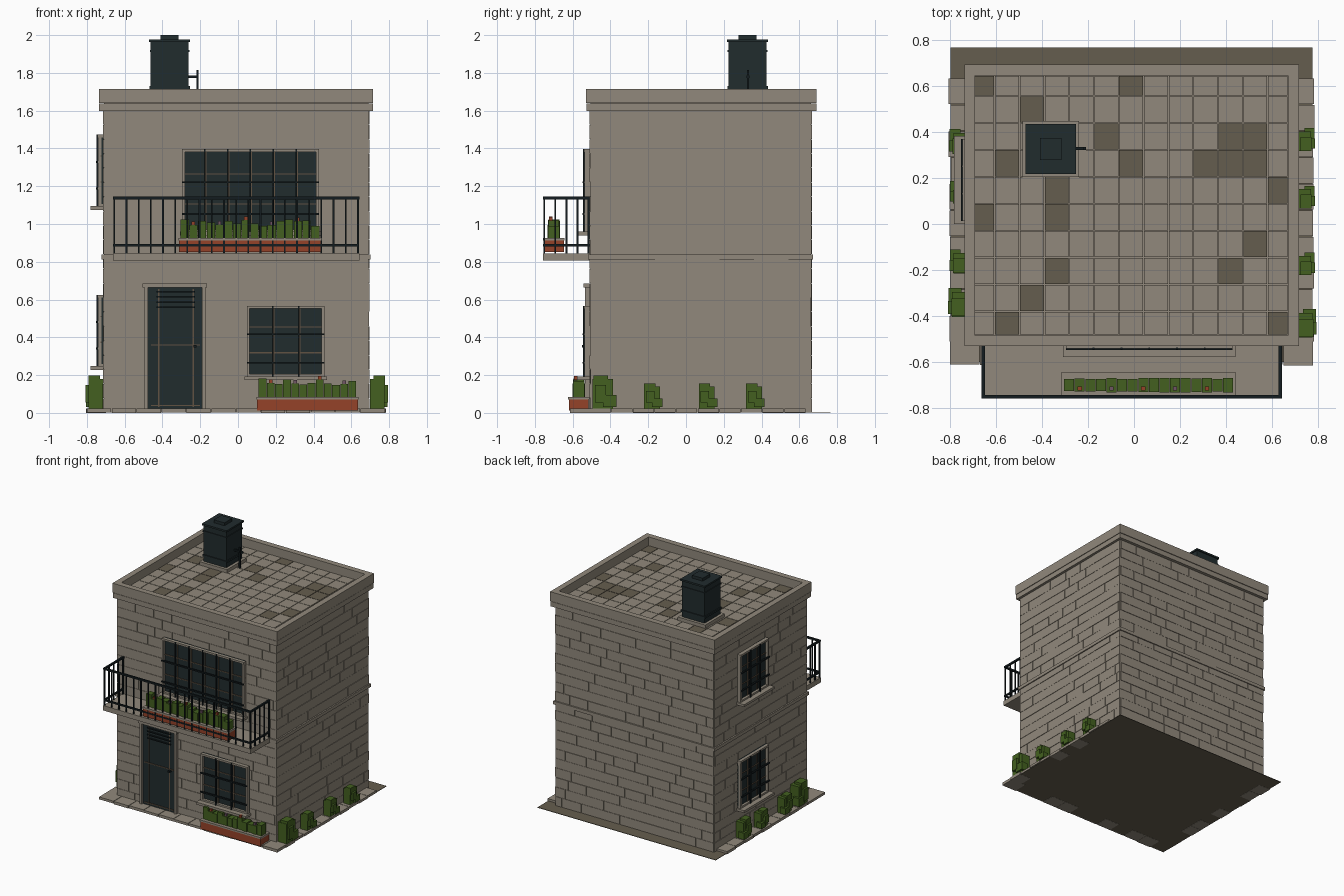
import bpy, bmesh, random
from mathutils import Matrix, Vector

random.seed(4)
if "Cube" in bpy.data.objects:
    bpy.data.objects.remove(bpy.data.objects["Cube"], do_unlink=True)


def material(name, rgb):
    m = bpy.data.materials.new(name)
    m.use_nodes = True
    m.diffuse_color = (*rgb, 1)
    m.node_tree.nodes["Principled BSDF"].inputs["Base Color"].default_value = (*rgb, 1)
    return m


STONE = material("warm grey stone", (0.285, 0.25, 0.2))
DARK = material("dark taupe", (0.13, 0.11, 0.077))
GLASS = material("dark slate", (0.015, 0.025, 0.027))
IRON = material("black iron", (0.007, 0.012, 0.014))
LEAF = material("leaf green", (0.056, 0.118, 0.014))
CLAY = material("terracotta", (0.3, 0.055, 0.022))
WOOD = material("dull brown", (0.12, 0.085, 0.055))
MAUVE = material("mauve petal", (0.16, 0.09, 0.13))


def part(name, mat, boxes):
    """One object from boxes given as (x range, y range, z range)."""
    bm = bmesh.new()
    for ranges in boxes:
        lo = Vector([min(r) for r in ranges])
        hi = Vector([max(r) for r in ranges])
        bmesh.ops.create_cube(bm, size=1, matrix=Matrix.Translation((lo + hi) / 2)
                              @ Matrix.Diagonal((*(hi - lo), 1)))
    mesh = bpy.data.meshes.new(name)
    bm.to_mesh(mesh)
    bm.free()
    mesh.materials.append(mat)
    ob = bpy.data.objects.new(name, mesh)
    bpy.context.collection.objects.link(ob)
    return ob


def around(c, r):
    return (c - r, c + r)


def ring(x, y, z, t):
    """Four boxes forming a rectangular frame of thickness t."""
    return [(x, (y[0], y[0] + t), z), (x, (y[1] - t, y[1]), z),
            ((x[0], x[0] + t), (y[0] + t, y[1] - t), z),
            ((x[1] - t, x[1]), (y[0] + t, y[1] - t), z)]


# House body extents and wall-space mappings: u along, d outward, z up
X0, X1, Y0, Y1 = -0.71, 0.69, -0.506, 0.661
front = lambda u, d, z: (u, (Y0 - d[0], Y0 - d[1]), z)
back = lambda u, d, z: (u, (Y1 + d[0], Y1 + d[1]), z)
left = lambda u, d, z: ((X0 - d[0], X0 - d[1]), u, z)
right = lambda u, d, z: ((X1 + d[0], X1 + d[1]), u, z)

# Walls, masonry blocks in running bond, belt and cornice
part("wall_core", STONE, [((X0, X1), (Y0, Y1), (0.004, 1.64))])
COURSE, LENGTH, GAP = 0.0762, 0.17, 0.0025
for name, wall, a, b in (("front", front, X0, X1), ("back", back, X0, X1),
                         ("left", left, Y0, Y1), ("right", right, Y0, Y1)):
    blocks = []
    for row in range(21):
        z = row * COURSE
        u = a - (LENGTH / 2 if row % 2 else 0)
        while u < b - 0.01:
            end = u + LENGTH * random.uniform(0.85, 1.15)
            depth = random.choice((0.003, 0.004, 0.005))
            if end - a > 0.02:
                blocks.append(wall((max(u, a), min(end, b) - GAP), (-0.002, depth),
                                   (z + GAP, z + COURSE)))
            u = end
    part(name + "_masonry", STONE, blocks)
part("belt_course", STONE, [((-0.722, 0.702), (-0.518, 0.673), (0.812, 0.838))])
part("cornice", STONE, [((-0.735, 0.714), (-0.528, 0.69), (1.598, 1.637))])
part("parapet", STONE, ring((-0.737, 0.716), (-0.53, 0.692), (1.64, 1.715), 0.046))

# Roof tiles, a few darker
DARK_TILES = ("0 6", "2", "5 10 11", "1 6 9 10 11", "3 12", "0 3", "11", "3 10", "2", "1 12")
plain, worn = [], []
for r, cols in enumerate(DARK_TILES):
    for c in range(13):
        x, y = -0.713 + c * 0.1078, 0.674 - r * 0.1172
        tile = ((max(x, -0.692) + 0.002, min(x + 0.1078, 0.669) - 0.002),
                (max(y - 0.1172, -0.482) + 0.002, min(y, 0.646) - 0.002), (1.638, 1.648))
        (worn if str(c) in cols.split() else plain).append(tile)
part("roof_tiles", STONE, plain)
part("worn_roof_tiles", DARK, worn)

# Water tank with plinth, bands, lid and pipe
TX, TY = -0.362, 0.326
tank = lambda r, z: (around(TX, r), around(TY, r), z)
part("tank_plinth", STONE, [tank(0.122, (1.64, 1.675))])
part("water_tank", GLASS, [tank(0.1, (1.675, 1.97)), tank(0.107, (1.715, 1.73)),
                           tank(0.105, (1.91, 1.92)), tank(0.109, (1.963, 1.977)),
                           tank(0.047, (1.977, 2.0))])
part("tank_pipe", IRON, [((-0.265, -0.21), around(0.328, 0.007), around(1.78, 0.007)),
                         (around(-0.214, 0.006), around(0.328, 0.006), (1.648, 1.815))])


def window(name, wall, u, z, bars, rows):
    """Framed window with sill, muntins and an iron grille."""
    t = 0.015
    part(name + "_frame", STONE, [
        wall((u[0], u[0] + t), (0, 0.032), z), wall((u[1] - t, u[1]), (0, 0.032), z),
        wall(u, (0, 0.034), (z[1] - t, z[1])), wall(u, (0, 0.032), (z[0], z[0] + t)),
        wall((u[0] - 0.012, u[1] + 0.012), (0, 0.072), (z[0] - 0.017, z[0] + 0.002))])
    part(name + "_glass", GLASS, [wall(u, (0, 0.012), z)])
    step = (u[1] - u[0]) / (bars + 1)
    ups = [u[0] + step * (i + 1) for i in range(bars)]
    height = z[1] - z[0]
    part(name + "_muntins", WOOD, [wall(around(p + 0.006, 0.003), (0, 0.018), z) for p in ups]
         + [wall(u, (0, 0.018), around(z[0] + height * f, 0.003)) for f in (0.34, 0.7)])
    part(name + "_grille", IRON, [wall(around(p, 0.004), (0.03, 0.04), z) for p in ups]
         + [wall(u, (0.03, 0.042), around(z[0] + height * f, 0.005)) for f in rows])


window("upper_front_window", front, (-0.296, 0.428), (0.957, 1.397), 5, (0.22, 0.6))
window("lower_front_window", front, (0.047, 0.458), (0.19, 0.567), 2, (0.2, 0.6))
window("lower_side_window", left, (0.012, 0.37), (0.245, 0.625), 2, (0.25, 0.62))
window("upper_side_window", left, (0.012, 0.37), (1.092, 1.474), 2, (0.25, 0.62))

# Door
part("door_frame", STONE, [front((-0.494, -0.476), (0, 0.03), (0.02, 0.67)),
                           front((-0.19, -0.172), (0, 0.03), (0.02, 0.67)),
                           front((-0.505, -0.163), (0, 0.036), (0.665, 0.684))])
part("door_panel", GLASS, [front((-0.476, -0.19), (0, 0.015), (0.02, 0.667))])
part("door_trim", WOOD, [front(around(u, 0.004), (0, 0.021), (0.03, 0.655)) for u in (-0.42, -0.238)]
     + [front((-0.46, -0.2), (0, 0.021), around(z, 0.003)) for z in (0.04, 0.36)])
part("door_slats", IRON, [front((-0.432, -0.228), (0, 0.026), around(0.56 + 0.027 * i, 0.004))
                          for i in range(4)])
part("door_handle", IRON, [front(around(-0.228, 0.007), (0, 0.045), around(0.352, 0.007))])

# Balcony slab and railing
BX0, BX1, BY = -0.655, 0.635, -0.75
part("balcony_slab", STONE, [((-0.662, 0.642), (-0.758, -0.5), (0.806, 0.845))])
posts = [(BX0 + (BX1 - BX0) * i / 20, BY) for i in range(21)]
posts += [(x, BY + 0.0585 * i) for x in (BX0, BX1) for i in range(1, 5)]
rails = []
for z, r in ((1.138, 0.007), (0.888, 0.006)):
    rails.append(((BX0 - r, BX1 + r), around(BY, r), around(z, r)))
    rails += [(around(x, r), (BY, Y0), around(z, r)) for x in (BX0, BX1)]
part("balcony_railing", IRON, rails + [(around(x, 0.0045), around(y, 0.0045), (0.845, 1.138))
                                       for x, y in posts])


def planter(name, x, y, z, count):
    """Trough with a stone rim, block foliage and small flowers."""
    part(name + "_trough", CLAY, [((x[0] + 0.003, x[1] - 0.003), (y[0] + 0.004, y[1] - 0.004),
                                   (z, z + 0.06))])
    part(name + "_rim", STONE, [(x, y, (z + 0.06, z + 0.073))])
    leaves, red, mauve = [], [], []
    step, mid, top = (x[1] - x[0] - 0.02) / count, sum(y) / 2, z + 0.073
    for i in range(count):
        c, h = x[0] + 0.01 + (i + 0.5) * step, random.uniform(0.055, 0.1)
        leaves.append((around(c, step * 0.47), around(mid, random.uniform(0.026, 0.033)),
                       (top, top + h)))
        if i % 3 == 1:
            bloom = (around(c, 0.009), around(mid - 0.015, 0.009), (top + h, top + h + 0.018))
            (mauve if i % 2 == 0 else red).append(bloom)
    part(name + "_foliage", LEAF, leaves)
    part(name + "_red_flowers", CLAY, red)
    part(name + "_mauve_flowers", MAUVE, mauve)


planter("balcony_planter", (-0.315, 0.442), (-0.757, -0.643), 0.853, 16)
planter("ground_planter", (0.098, 0.637), (-0.624, -0.512), 0.012, 12)


# Block shrubs along both sides
def shrub(name, x, y, s):
    out = 1 if x > 0 else -1
    part(name, LEAF, [
        (around(x, 0.03 * s), around(y, 0.042 * s), (0.02, 0.14 * s)),
        (around(x + 0.01 * out, 0.024 * s), around(y - 0.012, 0.03 * s), (0.1, 0.155 * s)),
        (around(x + 0.025 * out, 0.022 * s), around(y + 0.028 * s, 0.028 * s), (0.03, 0.075 * s)),
        (around(x + 0.02 * out, 0.028 * s), around(y - 0.01 * s, 0.022 * s), (0.055, 0.115 * s))])


for i, (y, s) in enumerate(((-0.44, 1.28), (-0.18, 1), (0.11, 1), (0.36, 1))):
    shrub("right_shrub_%d" % i, 0.738, y, s)
for i, (y, s) in enumerate(((-0.35, 1.28), (-0.17, 1.05), (0.13, 1), (0.35, 1.1))):
    shrub("left_shrub_%d" % i, -0.752, y, s)

# Ground sheet and paving on the front and sides
part("ground_sheet", DARK, [((-0.798, 0.776), (-0.6, 0.766), (0.001, 0.005))])
slabs = []
for i in range(12):
    x = -0.8 + i * 0.1317
    slabs.append(((x, x + 0.128), (-0.614 + random.uniform(0, 0.006), -0.5),
                  (random.choice((0, 0.003)), 0.022)))
for i in range(10):
    y = -0.51 + i * 0.1145
    for edge, inner in ((-0.802, -0.7), (0.78, 0.68)):
        slabs.append(((edge + random.uniform(-0.006, 0.006), inner), (y, y + 0.111),
                      (random.choice((0, 0.003)), 0.022)))
part("paving_slabs", STONE, slabs)
